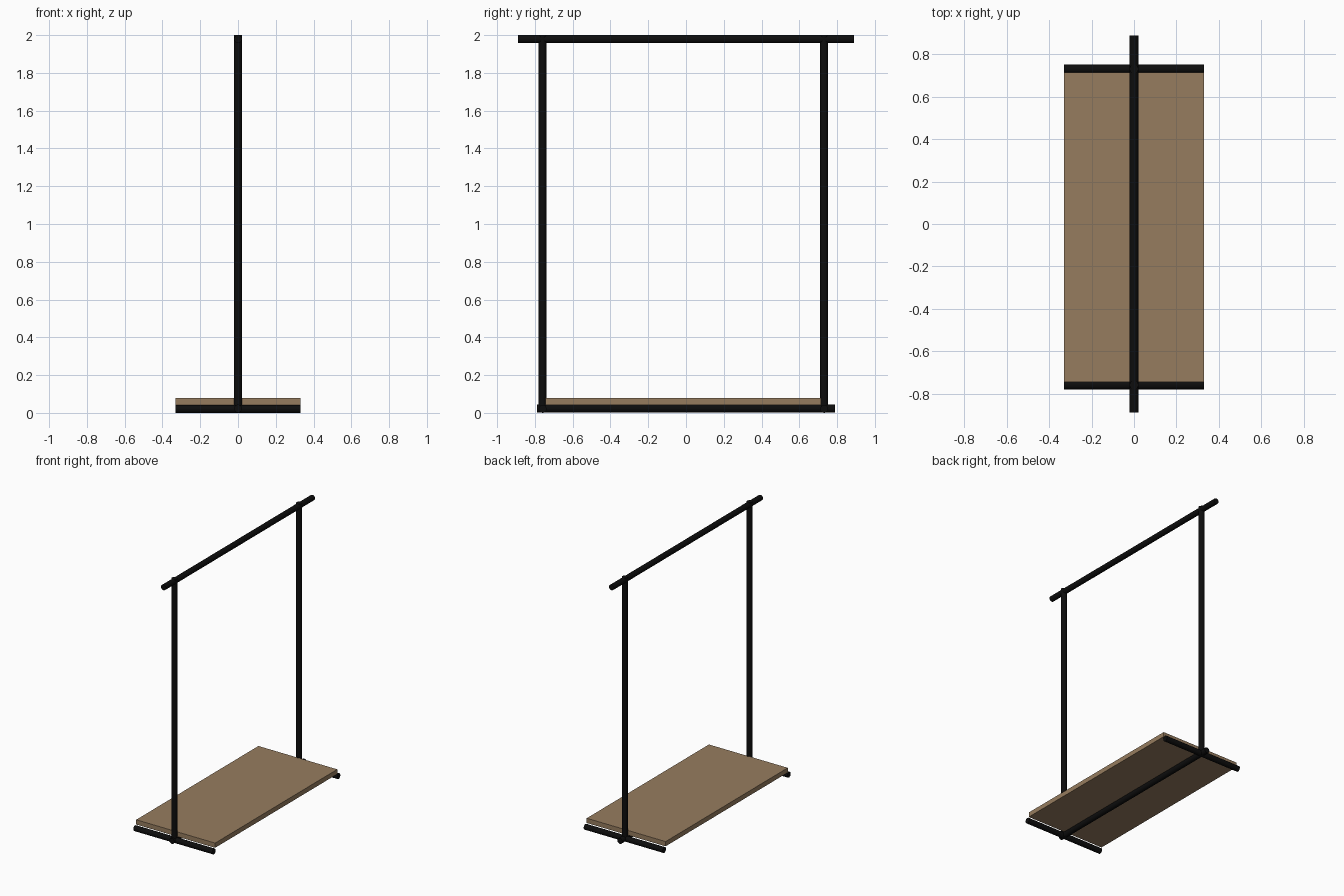
import bpy
from mathutils import Vector

if "Cube" in bpy.data.objects:
    bpy.data.objects.remove(bpy.data.objects["Cube"])


def material(name, rgb):
    m = bpy.data.materials.new(name)
    m.diffuse_color = (*rgb, 1.0)
    m.use_nodes = True
    m.node_tree.nodes["Principled BSDF"].inputs["Base Color"].default_value = m.diffuse_color
    return m


black = material("black metal", (0.004, 0.004, 0.004))
wood = material("brown wood", (0.305, 0.202, 0.114))
R = 0.021


def tube(name, start, end):
    a, b = Vector(start), Vector(end)
    d = b - a
    bpy.ops.mesh.primitive_cylinder_add(vertices=16, radius=R, depth=d.length,
                                        location=(a + b) / 2,
                                        rotation=d.to_track_quat('Z', 'Y').to_euler())
    ob = bpy.context.object
    ob.name = name
    ob.data.materials.append(black)
    bpy.ops.object.shade_smooth_by_angle()


# Hanging rail and central floor rail
tube("hanging_rail", (0, -0.89, 2 - R), (0, 0.89, 2 - R))
tube("floor_rail", (0, -0.79, R + 0.002), (0, 0.79, R + 0.002))

# Uprights and cross feet at each end
for side, y in (("front", -0.759), ("back", 0.731)):
    tube(side + "_post", (0, y, R), (0, y, 2.0))
    tube(side + "_foot", (-0.33, y, R), (0.33, y, R))

# Wooden shelf resting on the floor rail
bpy.ops.mesh.primitive_cube_add(size=1, location=(0, -0.015, 0.061))
shelf = bpy.context.object
shelf.name = "shelf"
shelf.scale = (0.66, 1.46, 0.036)
shelf.data.materials.append(wood)
